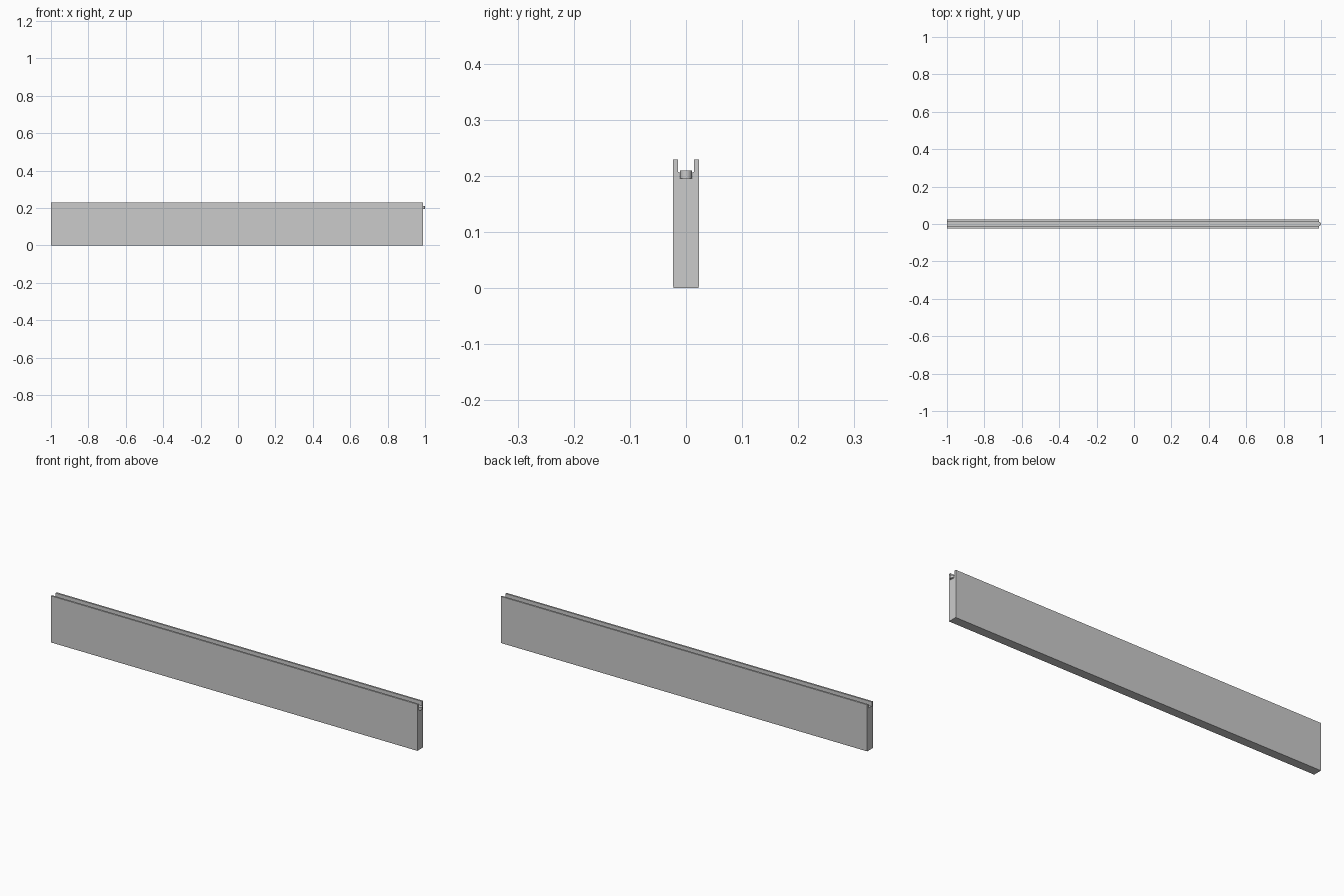
import bpy
import math

if "Cube" in bpy.data.objects:
    bpy.data.objects.remove(bpy.data.objects["Cube"])


def prism(name, pts, axis, a, b):
    """Extrude a 2D outline: axis 'x' uses (y, z) points, axis 'z' uses (x, y) points."""
    place = (lambda p, t: (t, p[0], p[1])) if axis == "x" else (lambda p, t: (p[0], p[1], t))
    n = len(pts)
    verts = [place(p, a) for p in pts] + [place(p, b) for p in pts]
    faces = [tuple(reversed(range(n))), tuple(range(n, 2 * n))]
    faces += [(i, (i + 1) % n, n + (i + 1) % n, n + i) for i in range(n)]
    mesh = bpy.data.meshes.new(name)
    mesh.from_pydata(verts, [], faces)
    obj = bpy.data.objects.new(name, mesh)
    bpy.context.collection.objects.link(obj)
    return obj


def symmetric(half):
    """Mirror a half outline across y = 0."""
    return half + [(-y, z) for y, z in reversed(half)]


X0, X1 = -1.0, 0.99
W = 0.0228

# Wall panel with slightly eased bottom edges
prism("wall_panel", symmetric([(W - 0.001, 0.0), (W, 0.003), (W, 0.194)]), "x", X0, X1)

# Stepped channel along the top edge
channel = [(W, 0.194), (W, 0.229), (0.0140, 0.229), (0.0140, 0.207),
           (0.0115, 0.207), (0.0115, 0.196)]
prism("top_channel", symmetric(channel), "x", X0, X1)

# Guide bar lying in the channel, with a rounded nose past the right end
R = 0.0105
nose = [(1.0 - R + R * math.cos(t), R * math.sin(t))
        for t in (math.radians(-90 + 15 * i) for i in range(13))]
bar = prism("guide_bar", [(X0, -R)] + nose + [(X0, R)], "z", 0.1955, 0.209)
bpy.context.view_layer.objects.active = bar
bar.select_set(True)
bpy.ops.object.shade_smooth_by_angle(angle=math.radians(30))
